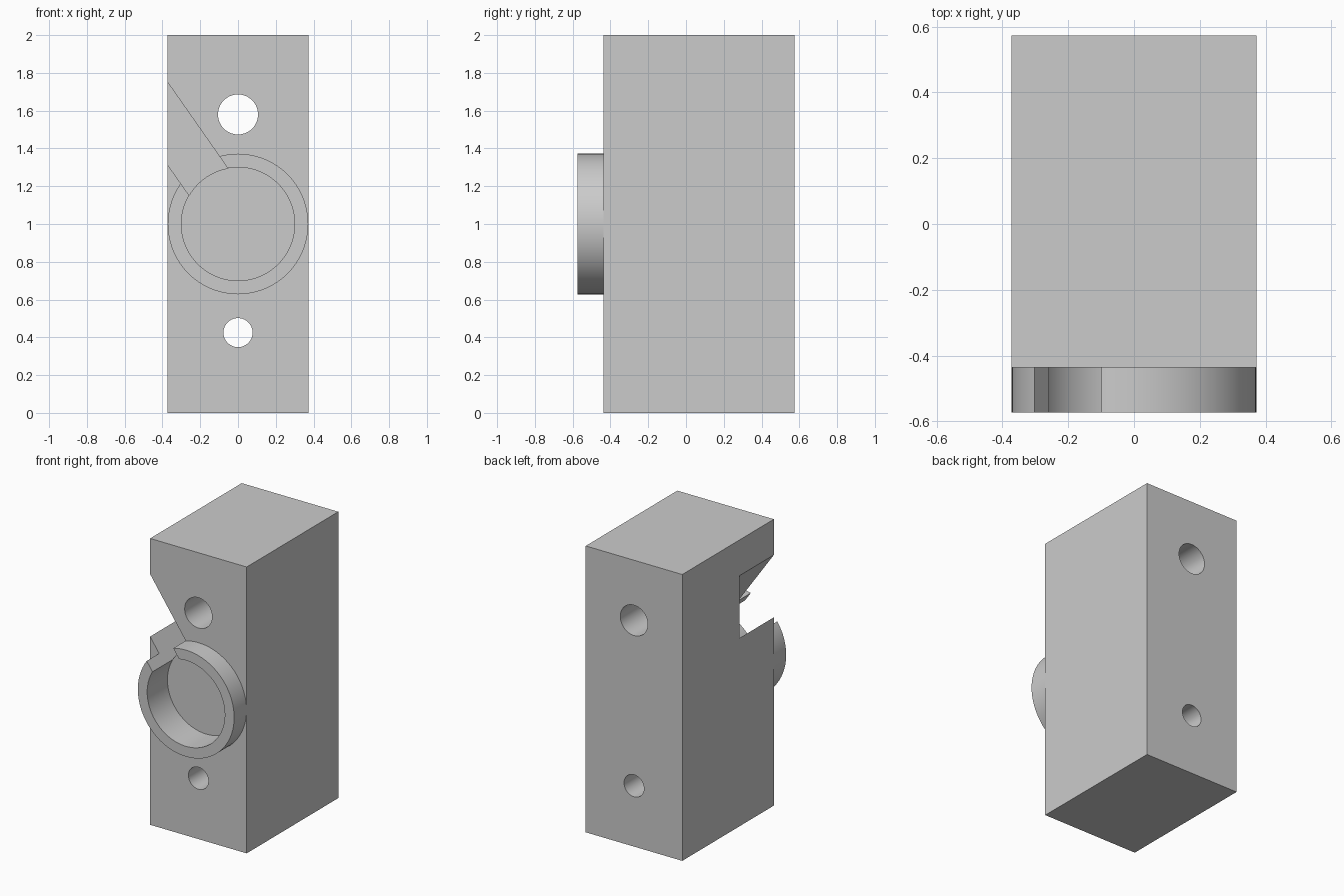
import bpy
import math
from mathutils import Matrix, Vector

if "Cube" in bpy.data.objects:
    bpy.data.objects.remove(bpy.data.objects["Cube"], do_unlink=True)

HALF_W, HEIGHT = 0.373, 2.0
FACE_Y, BACK_Y, RIM_Y = -0.437, 0.574, -0.574
POCKET_Y, SLOT_Y = -0.35, -0.06
INNER_R, OUTER_R = 0.3, 0.372
CENTRE_Z = 1.0
SLOT_ANGLE = math.radians(55)
SLOT_WIDTH = 0.25

grey = bpy.data.materials.new("plain_grey")
grey.use_nodes = True
grey.diffuse_color = (0.6, 0.6, 0.6, 1)
grey.node_tree.nodes["Principled BSDF"].inputs["Base Color"].default_value = (0.6, 0.6, 0.6, 1)


def box(name, low, high):
    """Axis-aligned box between two corners."""
    low, high = Vector(low), Vector(high)
    bpy.ops.mesh.primitive_cube_add(size=1)
    obj = bpy.context.object
    obj.name = name
    size = high - low
    obj.data.transform(Matrix.Translation((low + high) / 2) @ Matrix.Diagonal((*size, 1)))
    obj.data.materials.append(grey)
    return obj


def rod(name, radius, z, y0, y1, sides=96):
    """Cylinder running front to back."""
    bpy.ops.mesh.primitive_cylinder_add(vertices=sides, radius=radius, depth=y1 - y0)
    obj = bpy.context.object
    obj.name = name
    obj.data.transform(Matrix.Translation((0, (y0 + y1) / 2, z)) @ Matrix.Rotation(math.pi / 2, 4, 'X'))
    obj.data.materials.append(grey)
    return obj


def combine(target, tool, operation):
    """Apply a boolean and discard the tool."""
    mod = target.modifiers.new("combine", 'BOOLEAN')
    mod.operation = operation
    mod.solver = 'EXACT'
    mod.object = tool
    bpy.context.view_layer.objects.active = target
    bpy.ops.object.modifier_apply(modifier=mod.name)
    bpy.data.objects.remove(tool, do_unlink=True)


# Block with a round collar on its front
body = box("mounting_block", (-HALF_W, FACE_Y, 0), (HALF_W, BACK_Y, HEIGHT))
combine(body, rod("collar", OUTER_R, CENTRE_Z, RIM_Y, FACE_Y + 0.03), 'UNION')

# Slanted slot, running from the collar out through the side, around a solid core
slot = box("slot_cutter", (-1.2, -0.8, -SLOT_WIDTH / 2), (0, SLOT_Y, SLOT_WIDTH / 2))
slot.data.transform(Matrix.Translation((0, 0, CENTRE_Z)) @ Matrix.Rotation(SLOT_ANGLE, 4, 'Y'))
combine(slot, rod("core", INNER_R, CENTRE_Z, POCKET_Y, 0.1), 'DIFFERENCE')
combine(body, slot, 'DIFFERENCE')

# Round pocket inside the collar
combine(body, rod("pocket_cutter", INNER_R, CENTRE_Z, -0.8, POCKET_Y), 'DIFFERENCE')

# Two through holes
for radius, z in ((0.106, 1.58), (0.077, 0.425)):
    combine(body, rod("hole_cutter", radius, z, -0.8, 0.8, 64), 'DIFFERENCE')

# Smooth the round walls, keep the edges crisp
bpy.ops.object.select_all(action='DESELECT')
body.select_set(True)
bpy.context.view_layer.objects.active = body
bpy.ops.object.shade_smooth_by_angle(angle=math.radians(30))
